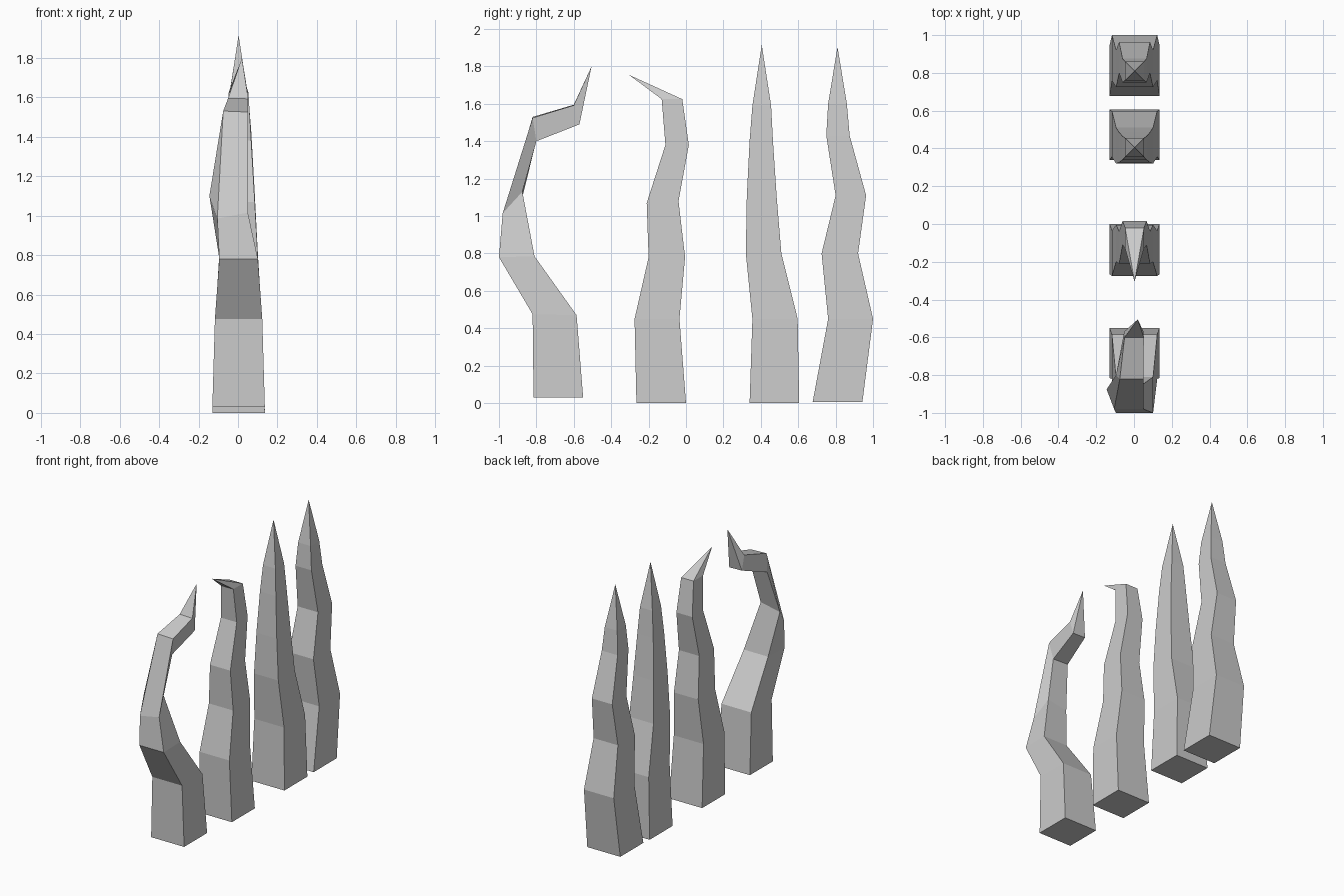
import bpy, bmesh

# half widths in x of the square rings, bottom to top
HALF = [0.133, 0.12, 0.098, 0.082, 0.064, 0.05]
CX = 0.003


def spike(name, rings, tip, twist={}):
    """rings: (front y, front z, back y, back z); twist: x of FL, FR, BR, BL and z drop on the left."""
    bm = bmesh.new()
    loops = []
    for i, (fy, fz, by, bz) in enumerate(rings):
        h = HALF[i]
        fl, fr, br, bl, drop = twist.get(i, (CX - h, CX + h, CX + h, CX - h, 0))
        pts = [(fl, fy, fz - drop), (fr, fy, fz), (br, by, bz), (bl, by, bz - drop)]
        loops.append([bm.verts.new(p) for p in pts])
    bm.faces.new(loops[0][::-1])
    for a, b in zip(loops, loops[1:]):
        for k in range(4):
            n = (k + 1) % 4
            bm.faces.new((a[k], a[n], b[n], b[k]))
    top = bm.verts.new(tip)
    for k in range(4):
        bm.faces.new((loops[-1][k], loops[-1][(k + 1) % 4], top))
    bmesh.ops.recalc_face_normals(bm, faces=bm.faces)
    me = bpy.data.meshes.new(name)
    bm.to_mesh(me)
    bm.free()
    bpy.context.collection.objects.link(bpy.data.objects.new(name, me))


# strongly bent, slightly twisted spike at the front
spike("hooked_spike",
      [(-0.815, 0.03, -0.55, 0.03), (-0.82, 0.475, -0.585, 0.47),
       (-1.0, 0.78, -0.81, 0.785), (-0.98, 1.015, -0.875, 1.13),
       (-0.82, 1.525, -0.80, 1.40), (-0.60, 1.592, -0.57, 1.49)],
      (0.02, -0.505, 1.80),
      {3: (-0.105, 0.05, 0.01, -0.145, 0.03),
       4: (-0.075, 0.05, 0.03, -0.095, -0.005),
       5: (-0.05, 0.052, 0.05, -0.052, -0.003)})

# spike with a tip folded to the front
spike("folded_tip_spike",
      [(-0.265, 0, 0, 0), (-0.275, 0.45, -0.035, 0.45), (-0.20, 0.78, -0.005, 0.78),
       (-0.21, 1.07, -0.04, 1.08), (-0.11, 1.38, 0.015, 1.38),
       (-0.13, 1.625, -0.02, 1.625)],
      (0.003, -0.305, 1.755))

# nearly straight spike
spike("straight_spike",
      [(0.34, 0, 0.605, 0), (0.355, 0.45, 0.597, 0.45), (0.32, 0.80, 0.51, 0.80),
       (0.325, 1.10, 0.485, 1.10), (0.34, 1.40, 0.465, 1.40),
       (0.355, 1.59, 0.455, 1.59)],
      (0.003, 0.405, 1.915))

# wavy spike at the back
spike("wavy_spike",
      [(0.677, 0.005, 0.943, 0.005), (0.76, 0.45, 1.0, 0.45), (0.725, 0.80, 0.92, 0.80),
       (0.80, 1.11, 0.963, 1.11), (0.75, 1.43, 0.875, 1.43),
       (0.76, 1.60, 0.86, 1.60)],
      (0.003, 0.81, 1.905))
